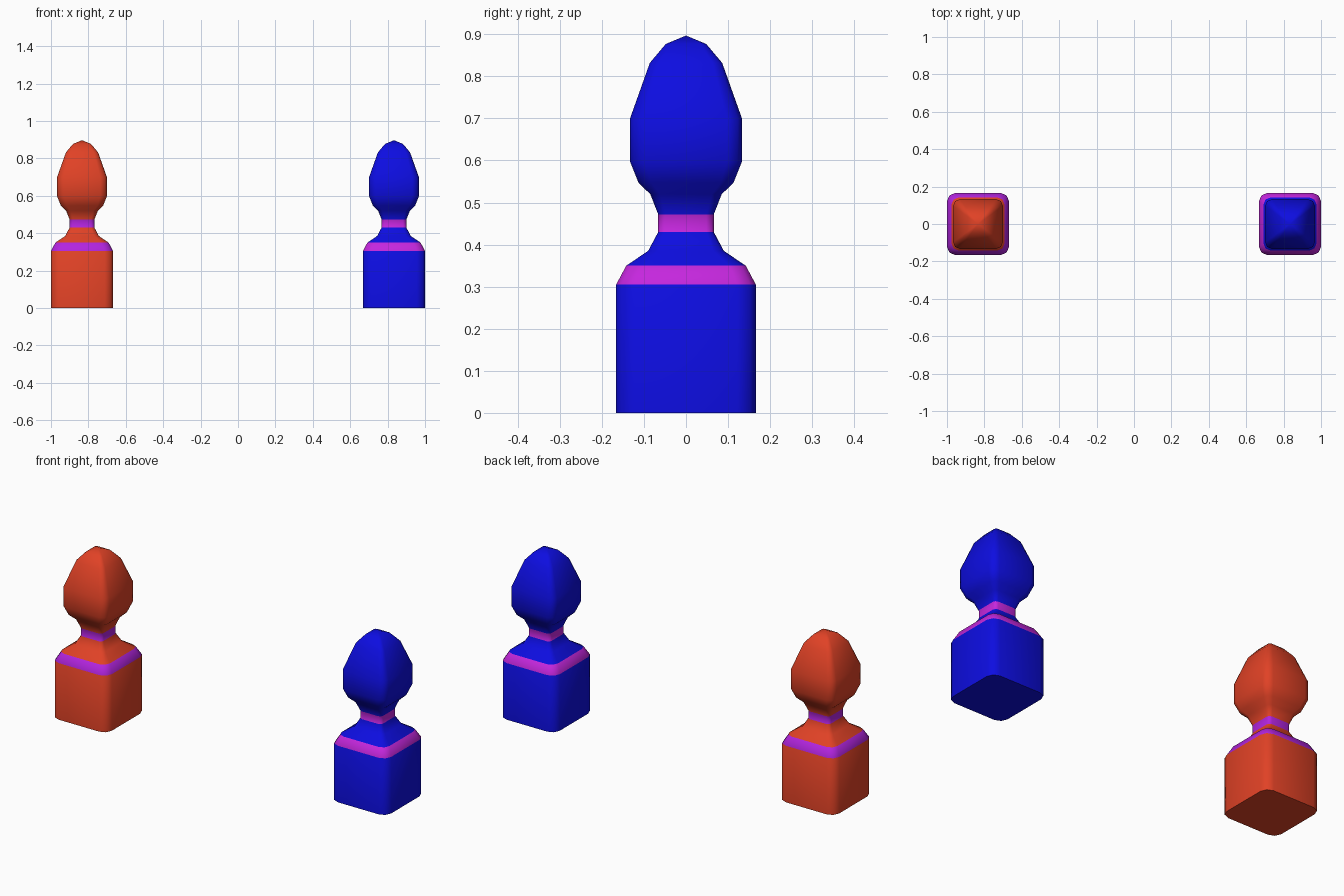
import bpy, bmesh, math

cube = bpy.data.objects.get("Cube")
if cube:
    bpy.data.objects.remove(cube, do_unlink=True)


def material(name, rgb):
    m = bpy.data.materials.new(name)
    m.use_nodes = True
    m.diffuse_color = (*rgb, 1)
    m.node_tree.nodes["Principled BSDF"].inputs["Base Color"].default_value = (*rgb, 1)
    return m


# Silhouette of a post: (half width, height), base to shoulder of the tip
PROFILE = [(0.166, 0), (0.166, 0.305), (0.142, 0.35), (0.09, 0.385),
           (0.066, 0.43), (0.066, 0.472), (0.085, 0.52), (0.113, 0.547),
           (0.133, 0.597), (0.133, 0.70), (0.086, 0.832), (0.048, 0.877)]
TIP = 0.897
BANDS = (1, 4)      # profile segments painted as trim
CORNER = 0.27       # corner radius relative to half width


def rounded_square(half):
    """Square outline with two-segment rounded corners."""
    r = half * CORNER
    c = half - r
    points = []
    for quarter in range(4):
        mid = math.radians(45 + 90 * quarter)
        cx, cy = (math.copysign(c, f(mid)) for f in (math.cos, math.sin))
        for step in (-1, 0, 1):
            a = mid + step * math.pi / 4
            points.append((cx + r * math.cos(a), cy + r * math.sin(a)))
    return points


def post(name, x, body, trim):
    bm = bmesh.new()
    rings = [[bm.verts.new((px, py, z)) for px, py in rounded_square(half)]
             for half, z in PROFILE]
    n = len(rings[0])
    # Stacked walls, with the trim bands on their own colour
    for i, (low, high) in enumerate(zip(rings, rings[1:])):
        for j in range(n):
            k = (j + 1) % n
            face = bm.faces.new((low[j], low[k], high[k], high[j]))
            face.material_index = int(i in BANDS)
    # Underside and pointed tip
    bm.faces.new(rings[0][::-1])
    tip = bm.verts.new((0, 0, TIP))
    for j in range(n):
        bm.faces.new((rings[-1][j], rings[-1][(j + 1) % n], tip))
    mesh = bpy.data.meshes.new(name)
    bm.to_mesh(mesh)
    bm.free()
    mesh.materials.append(body)
    mesh.materials.append(trim)
    obj = bpy.data.objects.new(name, mesh)
    obj.location.x = x
    bpy.context.collection.objects.link(obj)
    bpy.ops.object.select_all(action="DESELECT")
    obj.select_set(True)
    bpy.context.view_layer.objects.active = obj
    bpy.ops.object.shade_smooth_by_angle(angle=math.radians(50))


red = material("red", (0.75, 0.054, 0.019))
blue = material("blue", (0.004, 0.004, 0.75))
violet = material("violet", (0.45, 0.018, 0.74))
magenta = material("magenta", (0.56, 0.02, 0.73))

post("right_post", -0.834, red, violet)
post("left_post", 0.834, blue, magenta)
